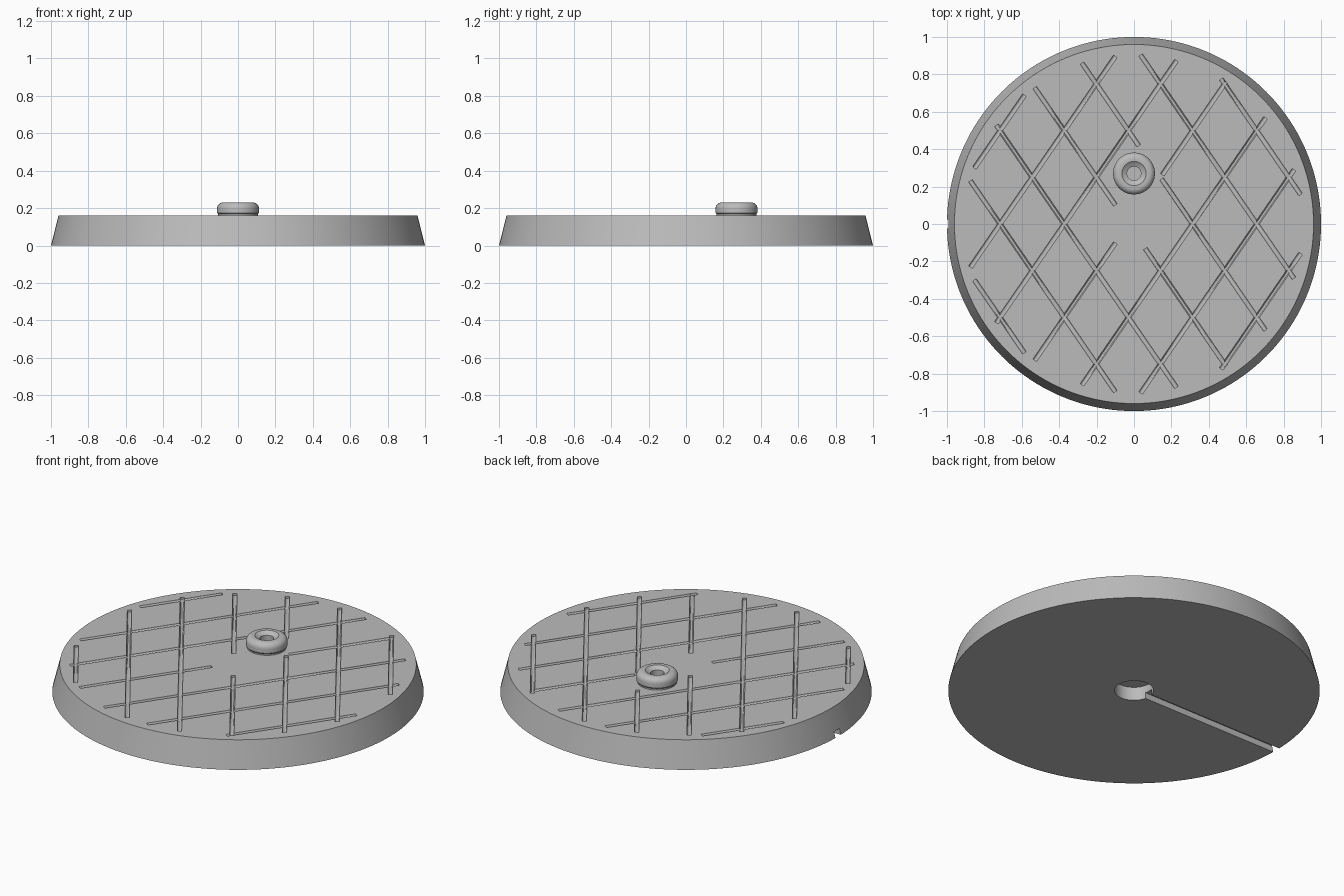
import bpy, bmesh, math
from mathutils import Vector, Matrix

cube = bpy.data.objects.get("Cube")
if cube:
    bpy.data.objects.remove(cube, do_unlink=True)

TOP = 0.16
BOSS = Vector((0, 0.27))

grey = bpy.data.materials.new("plain grey")
grey.use_nodes = True
colour = (0.5, 0.5, 0.5, 1)
grey.diffuse_color = colour
grey.node_tree.nodes["Principled BSDF"].inputs["Base Color"].default_value = colour


def add_object(name, bm):
    mesh = bpy.data.meshes.new(name)
    bmesh.ops.recalc_face_normals(bm, faces=bm.faces)
    bm.to_mesh(mesh)
    bm.free()
    mesh.materials.append(grey)
    ob = bpy.data.objects.new(name, mesh)
    bpy.context.collection.objects.link(ob)
    return ob


def cone(bm, r1, r2, z1, z2, sides):
    bmesh.ops.create_cone(bm, cap_ends=True, segments=sides, radius1=r1, radius2=r2,
                          depth=z2 - z1, matrix=Matrix.Translation((0, 0, (z1 + z2) / 2)))


def activate(ob):
    bpy.ops.object.select_all(action="DESELECT")
    bpy.context.view_layer.objects.active = ob
    ob.select_set(True)


def cut(ob, name, bm):
    cutter = add_object(name, bm)
    cutter.hide_render = True
    mod = ob.modifiers.new(name, "BOOLEAN")
    mod.operation, mod.solver, mod.object = "DIFFERENCE", "EXACT", cutter
    activate(ob)
    bpy.ops.object.modifier_apply(modifier=name)
    bpy.data.objects.remove(cutter, do_unlink=True)


def smooth(ob, degrees):
    activate(ob)
    bpy.ops.object.shade_smooth_by_angle(angle=math.radians(degrees))


# Tapered round base
bm = bmesh.new()
cone(bm, 1, 0.96, 0, TOP, 160)
base = add_object("round_base", bm)

# Blind hole and cable channel underneath
bm = bmesh.new()
cone(bm, 0.105, 0.105, -0.05, 0.08, 48)
cut(base, "underside_hole", bm)
bm = bmesh.new()
bmesh.ops.create_cube(bm, size=1, matrix=Matrix.Translation((-0.55, 0, 0))
                      @ Matrix.Diagonal((1.1, 0.05, 0.07, 1)))
cut(base, "cable_channel", bm)


def allowed(p):
    return p.length < 0.905 and p.length > 0.143 and (p - BOSS).length > 0.15


def groove_runs(origin, along):
    """Split a lattice line into the stretches that clear rim, centre and boss."""
    runs, start, last = [], None, None
    for i in range(-500, 501):
        p = origin + along * (i * 0.004)
        if allowed(p):
            start = start or p
            last = p
        elif start:
            runs.append((start, last))
            start = None
    return [(a, b) for a, b in runs if (b - a).length > 0.012]


# Diamond lattice of shallow rounded grooves, one cutter for each direction
for slant in (1, -1):
    along = Vector((0.566, 0.824 * slant))
    bm = bmesh.new()
    for k in range(-3, 4):
        for a, b in groove_runs(Vector((-0.03 + 0.343 * k, 0)), along):
            mid = (a + b) / 2
            turn = along.to_3d().to_track_quat("Z", "Y").to_matrix().to_4x4()
            bmesh.ops.create_cone(bm, cap_ends=True, segments=12, radius1=0.012,
                                  radius2=0.012, depth=(b - a).length,
                                  matrix=Matrix.Translation((mid.x, mid.y, TOP)) @ turn)
    cut(base, "groove_lattice", bm)
smooth(base, 35)

# Rounded boss with a small blind hole, turned from a profile
outline = [(0, 0.165), (0.037, 0.165), (0.037, 0.213), (0.055, 0.222), (0.065, 0.23)]
outline += [(0.08 + 0.032 * math.sin(t), 0.198 + 0.032 * math.cos(t))
            for t in (math.pi / 12 * i for i in range(7))]
outline += [(0.112, 0.175), (0.106, 0.168), (0.106, 0.15), (0, 0.15)]
bm = bmesh.new()
verts = [bm.verts.new((r, 0, z)) for r, z in outline]
edges = [bm.edges.new(pair) for pair in zip(verts, verts[1:])]
bmesh.ops.spin(bm, geom=verts + edges, cent=(0, 0, 0), axis=(0, 0, 1),
               angle=math.tau, steps=64, use_duplicate=False)
bmesh.ops.remove_doubles(bm, verts=bm.verts, dist=0.0001)
boss = add_object("boss", bm)
boss.location = (BOSS.x, BOSS.y, 0)
smooth(boss, 32)
